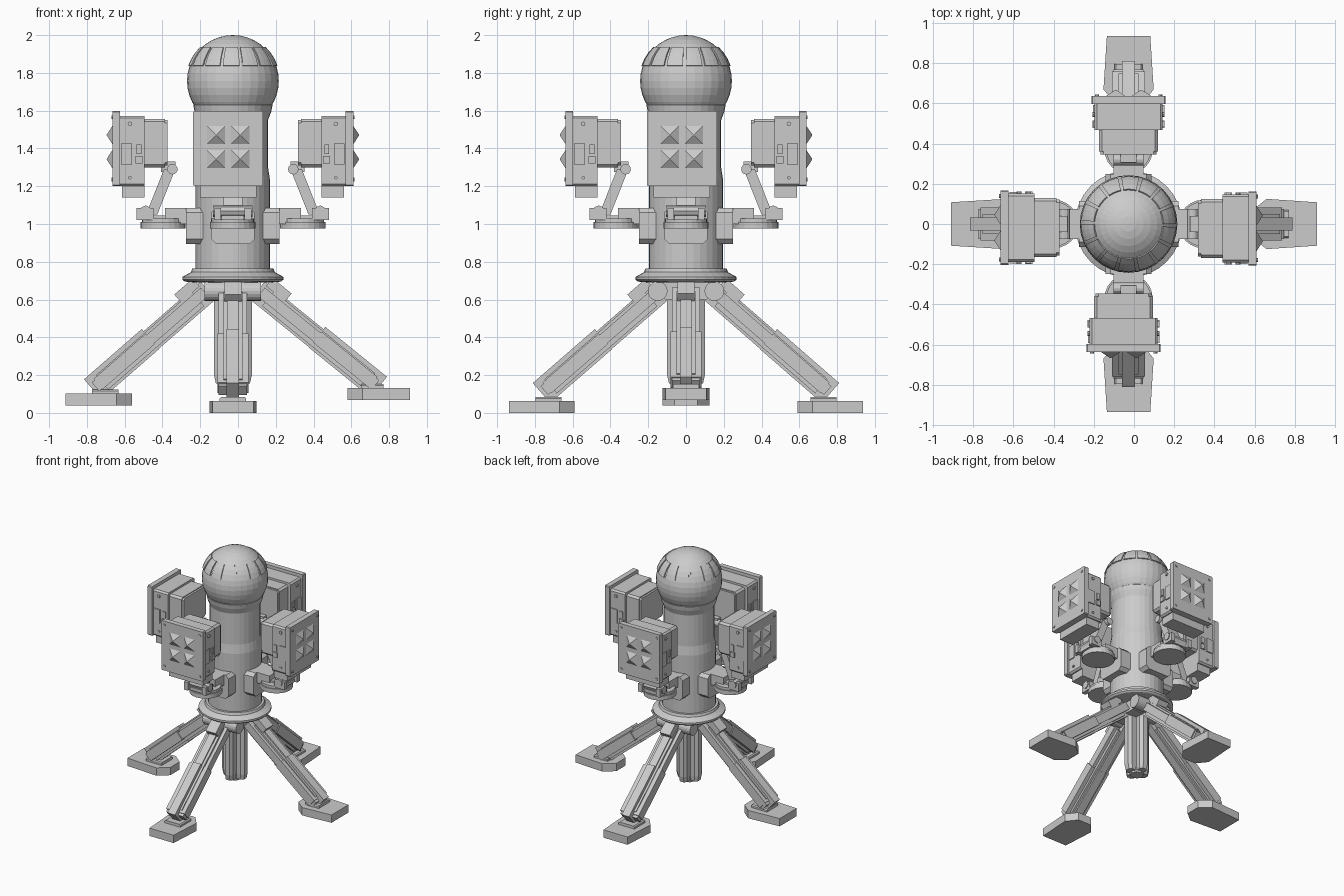
import bpy, bmesh, math
from mathutils import Matrix, Vector

if "Cube" in bpy.data.objects:
    bpy.data.objects.remove(bpy.data.objects["Cube"])

CX = -0.027  # column axis sits slightly left of the bounding-box centre


def finish(name, bm, matrix=None):
    bmesh.ops.recalc_face_normals(bm, faces=bm.faces)
    me = bpy.data.meshes.new(name)
    bm.to_mesh(me)
    bm.free()
    ob = bpy.data.objects.new(name, me)
    bpy.context.collection.objects.link(ob)
    ob.matrix_world = matrix or Matrix.Translation((CX, 0, 0))
    return ob


def loft(bm, *rings):
    """Skin matching point rings and cap both ends."""
    vs = [[bm.verts.new(p) for p in r] for r in rings]
    n = len(vs[0])
    for a, b in zip(vs, vs[1:]):
        for i in range(n):
            bm.faces.new((a[i], a[(i + 1) % n], b[(i + 1) % n], b[i]))
    bm.faces.new(vs[0][::-1])
    bm.faces.new(vs[-1])


def slab(bm, r0, r1, w, z0, z1, c=0.0, y=0.0):
    """Box along the radial axis, with corners of its y/z outline cut by c."""
    h = w / 2
    if c:
        o = [(-h + c, z0), (h - c, z0), (h, z0 + c), (h, z1 - c),
             (h - c, z1), (-h + c, z1), (-h, z1 - c), (-h, z0 + c)]
    else:
        o = [(-h, z0), (h, z0), (h, z1), (-h, z1)]
    loft(bm, [(r0, y + a, b) for a, b in o], [(r1, y + a, b) for a, b in o])


def cyl(bm, p, q, r, n=16):
    p, q = Vector(p), Vector(q)
    m = Matrix.Translation((p + q) / 2) @ (q - p).to_track_quat('Z', 'Y').to_matrix().to_4x4()
    bmesh.ops.create_cone(bm, cap_ends=True, segments=n, radius1=r, radius2=r,
                          depth=(q - p).length, matrix=m)


def lathe(name, prof, n=32):
    bm = bmesh.new()
    loft(bm, *[[(r * math.cos(2 * math.pi * i / n), r * math.sin(2 * math.pi * i / n), z)
                for i in range(n)] for r, z in prof])
    return finish(name, bm)


# Column, collar and dome
lathe("column", [(.197, .74), (.197, 1.23), (.186, 1.30), (.186, 1.55), (.203, 1.595), (.21, 1.63), (.18, 1.66)])
lathe("base_collar", [(.2, .69), (.255, .695), (.267, .705), (.267, .72), (.222, .745), (.215, .765), (.19, .765)])
bm = bmesh.new()
bmesh.ops.create_uvsphere(bm, u_segments=32, v_segments=20, radius=.243, matrix=Matrix.Translation((0, 0, 1.757)))
finish("dome", bm)

# Raised plates around the dome
bm = bmesh.new()
N = 14
for k in range(N):
    rings = []
    for s in range(4):
        a = 2 * math.pi / N * (k + .84 * s / 3)
        prof = [(.25, e) for e in (19, 28, 37, 46)] + [(.232, e) for e in (46, 37, 28, 19)]
        rings.append([(R * math.cos(math.radians(e)) * math.cos(a), R * math.cos(math.radians(e)) * math.sin(a),
                       1.757 + R * math.sin(math.radians(e))) for R, e in prof])
    loft(bm, *rings)
finish("dome_plates", bm)

# Hub, hinge pins and finned centre post
bm = bmesh.new()
slab(bm, -.13, .13, .26, .6, .7, .02)
for y in (-.15, .15):
    cyl(bm, (-.15, y, .645), (.15, y, .645), .052, 20)
finish("hub", bm)
bm = bmesh.new()
cyl(bm, (0, 0, .14), (0, 0, .65), .05, 8)
for k in range(4):
    rot = Matrix.Rotation(k * math.pi / 2, 3, 'Z')
    fin = [(.0, -.03), (.075, -.036), (.1, -.02), (.1, .02), (.075, .036), (0, .03)]
    loft(bm, *[[rot @ Vector((x * f, y * f, z)) for x, y in fin] for z, f in ((.155, .9), (.2, 1), (.65, 1))])
finish("centre_post", bm)


def leg(name, frame, ang, length, f0, f1, fz):
    c, s = math.cos(math.radians(ang)), math.sin(math.radians(ang))

    def bar(bm, s0, s1, w, n0, n1):
        def P(a, y, n):
            return (.15 + a * c + n * s, y, .64 - a * s + n * c)
        loft(bm, *[[P(a, -w / 2, n0), P(a, w / 2, n0), P(a, w / 2, n1), P(a, -w / 2, n1)] for a in (s0, s1)])

    # Leg: ribbed beam with a sleeve on the outer half
    bm = bmesh.new()
    bar(bm, -.02, length, .06, -.068, .055)
    bar(bm, .0, length - .02, .15, -.03, .03)
    bar(bm, .38, length, .066, -.07, .07)
    bar(bm, .05, length - .06, .10, -.055, .045)
    bar(bm, .0, .13, .09, .04, .095)
    bar(bm, .38, length - .04, .165, -.035, .038)
    finish(name, bm, frame)
    # Foot: clipped plate with ankle block
    bm = bmesh.new()
    o = [(f0, -.06), (f0 + .08, -.125), (f1, -.108), (f1, .108), (f0 + .08, .125), (f0, .06)]
    loft(bm, [(x, y, fz) for x, y in o], [(x, y, fz + .063) for x, y in o])
    slab(bm, f0 + .07, f1 - .14, .14, fz + .05, fz + .085, .008)
    finish(name.replace("leg", "foot"), bm, frame)


def panel_unit(side, frame, shift):
    # Wall bracket with turntable disc and hinge
    bm = bmesh.new()
    slab(bm, .15, .248, .23, .895, 1.085, .025)
    slab(bm, .24, .36, .15, 1.0, 1.085)
    slab(bm, .36, .49, .12, 1.02, 1.045)
    cyl(bm, (.37, 0, .975), (.37, 0, 1.01), .12, 24)
    cyl(bm, (.37, 0, 1.005), (.37, 0, 1.03), .112, 24)
    for y in (-.08, .08):
        slab(bm, .42, .51, .035, 1.02, 1.085, 0, y)
    cyl(bm, (.462, -.105, 1.068), (.462, .105, 1.068), .03, 8)
    finish(side + "_bracket", bm, frame)

    # Tilted strut up to the panel
    bm = bmesh.new()
    loft(bm, *[[(r - .03, -w, z), (r + .03, -w, z), (r + .03, w, z), (r - .03, w, z)]
               for r, w, z in ((.43, .05, 1.05), (.335, .05, 1.29))])
    cyl(bm, (.32, -.075, 1.29), (.32, .075, 1.29), .028, 12)
    slab(bm, .305, .38, .08, 1.275, 1.33)
    finish(side + "_strut", bm, frame)

    # Panel housing: stepped boxes with side details
    fr = Matrix.Translation((*shift, 0)) @ frame
    bm = bmesh.new()
    slab(bm, .345, .455, .28, 1.31, 1.55, .015)
    slab(bm, .36, .475, .295, 1.3, 1.557, .015)
    slab(bm, .468, .60, .34, 1.20, 1.573, .012)
    slab(bm, .468, .588, .30, 1.14, 1.22)
    for sy in (-1, 1):
        slab(bm, .535, .592, .012, 1.315, 1.425, 0, sy * .172)
        slab(bm, .478, .515, .016, 1.32, 1.36, 0, sy * .172)
        slab(bm, .485, .51, .012, 1.37, 1.42, 0, sy * .172)
        cyl(bm, (.545, sy * .165, 1.53), (.545, sy * .18, 1.53), .012, 8)
        cyl(bm, (.545, sy * .165, 1.245), (.545, sy * .178, 1.245), .009, 8)
    finish(side + "_panel_housing", bm, fr)

    # Front plate with four pyramids and corner screws
    bm = bmesh.new()
    slab(bm, .597, .638, .37, 1.2, 1.598, .006)
    for sy in (-1, 1):
        for sz in (-1, 1):
            y, z, h = sy * .064, 1.407 + sz * .064, .06
            loft(bm, *[[(r, y + a * k, z + b * k) for a, b in ((-1, -1), (1, -1), (1, 1), (-1, 1))]
                       for r, k in ((.63, h), (.668, .002))])
            y, z = sy * .158, 1.4 + sz * .165
            cyl(bm, (.63, y, z), (.644, y, z), .01, 8)
    finish(side + "_panel_plate", bm, fr)


# Four sides: angle, leg tilt and length, foot span and height, panel shift
for side, a, tilt, length, f0, f1, fz, shift in (
        ("front", -90, 41, .815, .59, .937, 0, (-.025, 0)),
        ("right", 0, 39, .80, .607, .937, .068, (0, -.022)),
        ("back", 90, 41, .815, .59, .937, 0, (0, 0)),
        ("left", 180, 41, .785, .535, .885, .04, (0, -.018))):
    frame = Matrix.Translation((CX, 0, 0)) @ Matrix.Rotation(math.radians(a), 4, 'Z')
    leg(side + "_leg", frame, tilt, length, f0, f1, fz)
    panel_unit(side, frame, shift)
